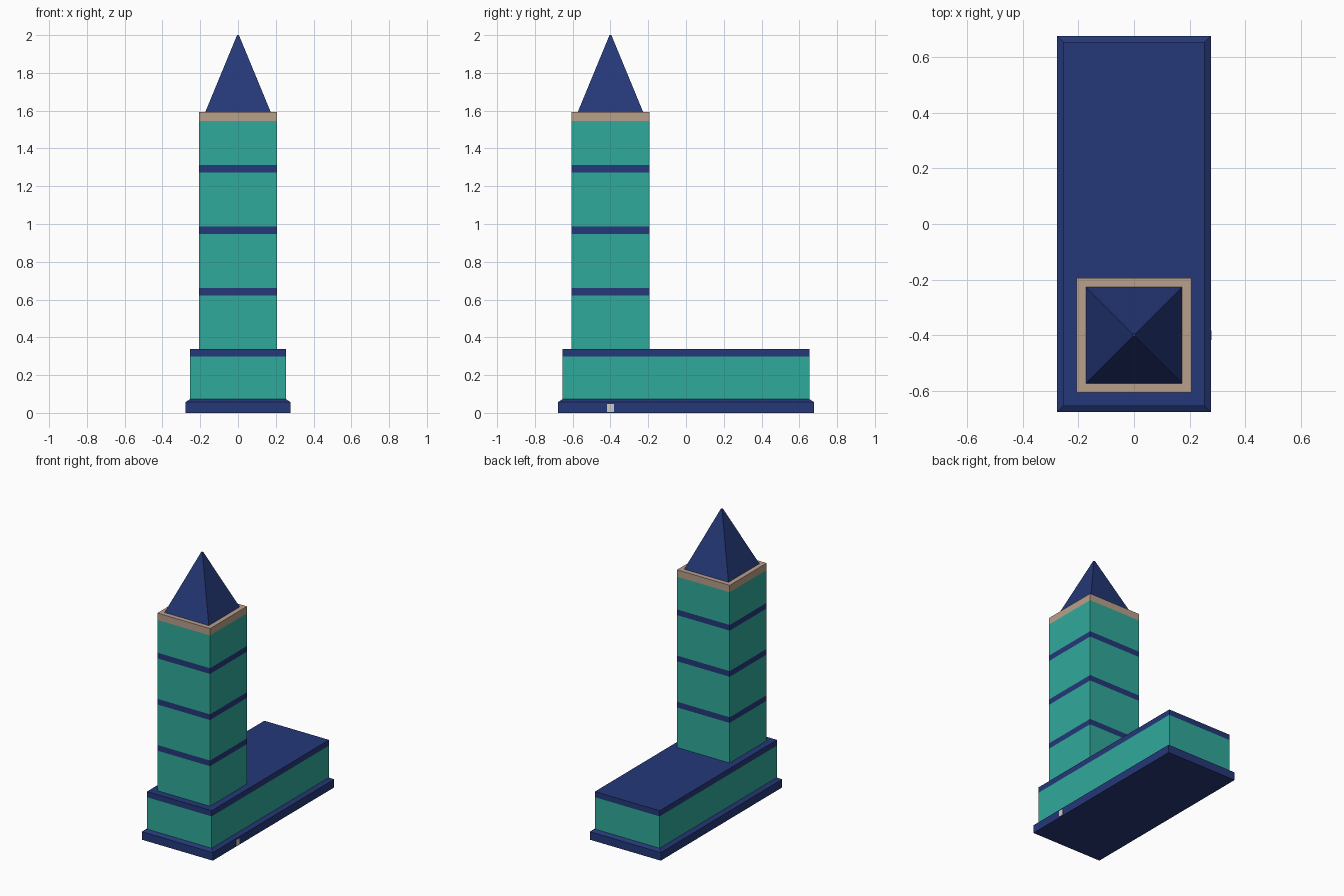
import bpy, bmesh

if "Cube" in bpy.data.objects:
    bpy.data.objects.remove(bpy.data.objects["Cube"])

def material(name, rgb):
    m = bpy.data.materials.new(name)
    m.diffuse_color = (*rgb, 1)
    m.use_nodes = True
    m.node_tree.nodes["Principled BSDF"].inputs["Base Color"].default_value = m.diffuse_color
    return m

NAVY = material("navy", (0.018, 0.04, 0.19))
TEAL = material("teal", (0.03, 0.40, 0.33))
TAN = material("tan", (0.48, 0.35, 0.26))

def loft(name, rings, cap, cy=0.0):
    """Stack rectangular rings (half x, half y, z, material of the walls below)."""
    bm = bmesh.new()
    mats = []
    def face(verts, mat):
        if mat not in mats:
            mats.append(mat)
        bm.faces.new(verts).material_index = mats.index(mat)
    loops = [[bm.verts.new((sx * hx, cy + sy * hy, z))
              for sx, sy in ((-1, -1), (1, -1), (1, 1), (-1, 1))]
             for hx, hy, z, _ in rings]
    for low, high, ring in zip(loops, loops[1:], rings[1:]):
        for i in range(4):
            j = (i + 1) % 4
            face((low[i], low[j], high[j], high[i]), ring[3])
    face(loops[0][::-1], rings[1][3])
    face(loops[-1], cap)
    me = bpy.data.meshes.new(name)
    bm.to_mesh(me)
    bm.free()
    for m in mats:
        me.materials.append(m)
    ob = bpy.data.objects.new(name, me)
    bpy.context.collection.objects.link(ob)
    return ob

# Plinth with a chamfered top edge
loft("plinth", [(0.277, 0.677, 0, None), (0.277, 0.677, 0.057, NAVY),
                (0.253, 0.653, 0.073, NAVY)], NAVY)

# Long low hall with a flat navy roof
loft("hall", [(0.253, 0.655, 0.073, None), (0.253, 0.655, 0.298, TEAL),
              (0.253, 0.655, 0.338, NAVY)], NAVY)

# Tower with flush navy bands and a tan cornice
T, TY = 0.206, -0.4
rings = [(T, T, 0.338, None)]
for z in (0.641, 0.967, 1.293):
    rings += [(T, T, z - 0.02, TEAL), (T, T, z + 0.02, NAVY)]
rings += [(T, T, 1.544, TEAL), (T, T, 1.593, TAN)]
loft("tower", rings, TAN, TY)

# Pyramid spire with a tiny blunt tip
loft("spire", [(0.173, 0.173, 1.593, None), (0.005, 0.005, 2.0, NAVY)], NAVY, TY)

# Small grey plate in the right side of the plinth
bpy.ops.mesh.primitive_cube_add(size=1, location=(0.269, TY, 0.026))
plate = bpy.context.object
plate.name = "side_plate"
plate.scale = (0.02, 0.035, 0.042)
